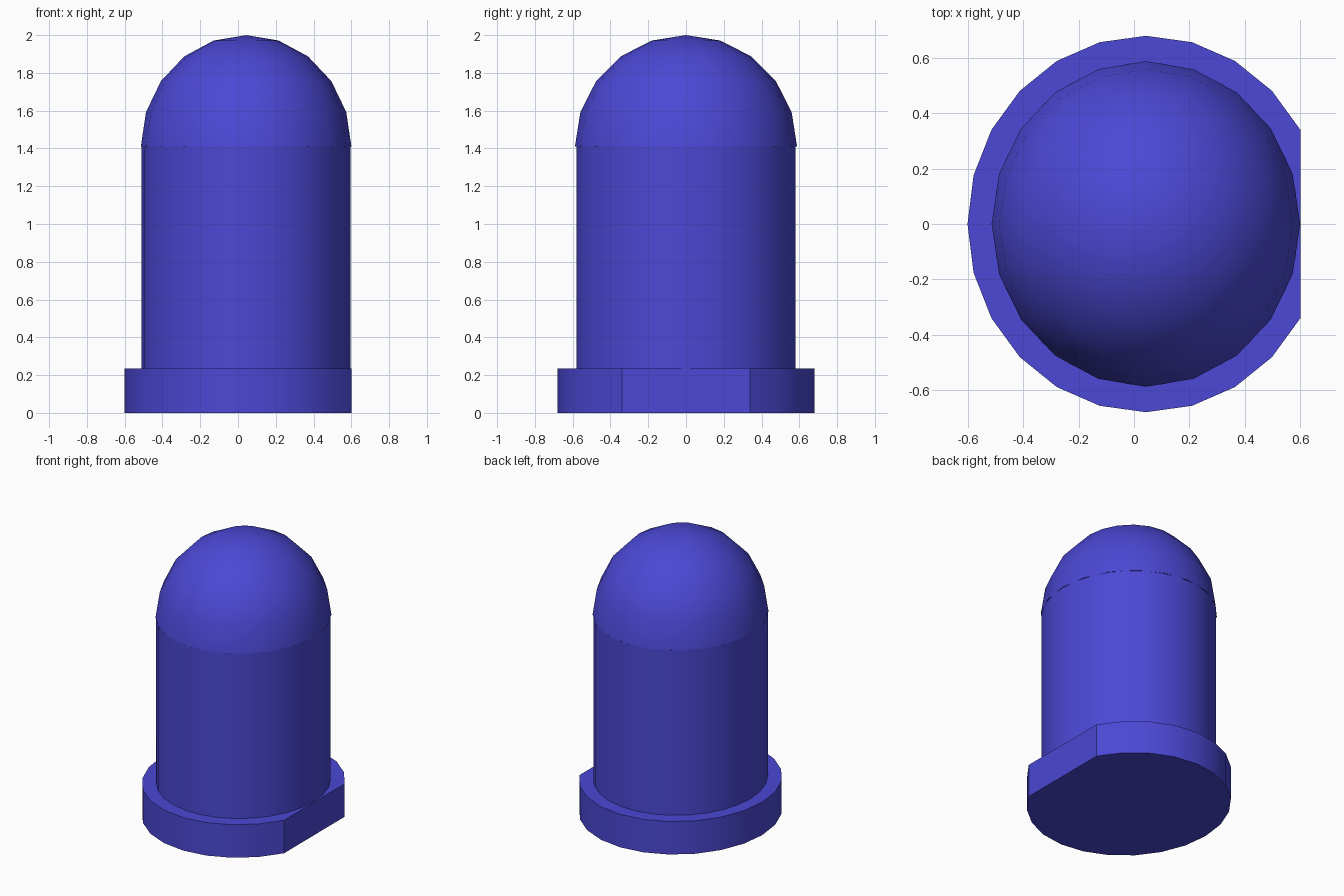
import bpy
import bmesh
from math import cos, sin, pi, radians

cube = bpy.data.objects.get("Cube")
if cube:
    bpy.data.objects.remove(cube, do_unlink=True)

CENTRE_X = 0.043   # axis of the round parts
SQUASH = 0.948     # width relative to depth
FLANGE_TOP = 0.235
DOME_BASE = 1.41

blue = bpy.data.materials.new("translucent blue")
blue.use_nodes = True
colour = (0.07, 0.065, 0.66, 1)
blue.diffuse_color = colour
blue.node_tree.nodes["Principled BSDF"].inputs["Base Color"].default_value = colour


def ellipse(radius, sides):
    """Points of a slightly squashed regular polygon."""
    step = 2 * pi / sides
    return [(CENTRE_X + radius * SQUASH * cos(i * step), radius * sin(i * step))
            for i in range(sides)]


def finish(name, bm):
    bmesh.ops.recalc_face_normals(bm, faces=bm.faces[:])
    mesh = bpy.data.meshes.new(name)
    bm.to_mesh(mesh)
    bm.free()
    mesh.materials.append(blue)
    obj = bpy.data.objects.new(name, mesh)
    bpy.context.collection.objects.link(obj)
    bpy.ops.object.select_all(action='DESELECT')
    obj.select_set(True)
    bpy.context.view_layer.objects.active = obj
    bpy.ops.object.shade_smooth_by_angle(angle=radians(30))


def prism(name, outline, bottom, top):
    bm = bmesh.new()
    base = bm.faces.new([bm.verts.new((x, y, bottom)) for x, y in outline])
    new = bmesh.ops.extrude_face_region(bm, geom=[base], use_keep_orig=True)["geom"]
    verts = [v for v in new if isinstance(v, bmesh.types.BMVert)]
    bmesh.ops.translate(bm, verts=verts, vec=(0, 0, top - bottom))
    finish(name, bm)


# Base flange, with one flat side
prism("base_flange", [p for p in ellipse(0.68, 24) if p[0] < 0.61], 0, FLANGE_TOP)

# Straight body
prism("body", ellipse(0.583, 30), FLANGE_TOP, DOME_BASE)

# Rounded top: upper half of a sphere, closed underneath
bm = bmesh.new()
bmesh.ops.create_uvsphere(bm, u_segments=20, v_segments=10, radius=0.588)
geom = bm.verts[:] + bm.edges[:] + bm.faces[:]
bmesh.ops.bisect_plane(bm, geom=geom, dist=0.001, plane_co=(0, 0, 0),
                       plane_no=(0, 0, 1), clear_inner=True)
bmesh.ops.holes_fill(bm, edges=[e for e in bm.edges if e.is_boundary], sides=0)
bmesh.ops.scale(bm, verts=bm.verts[:], vec=(SQUASH, 1, 0.59 / 0.588))
bmesh.ops.translate(bm, verts=bm.verts[:], vec=(CENTRE_X, 0, DOME_BASE))
finish("dome", bm)
